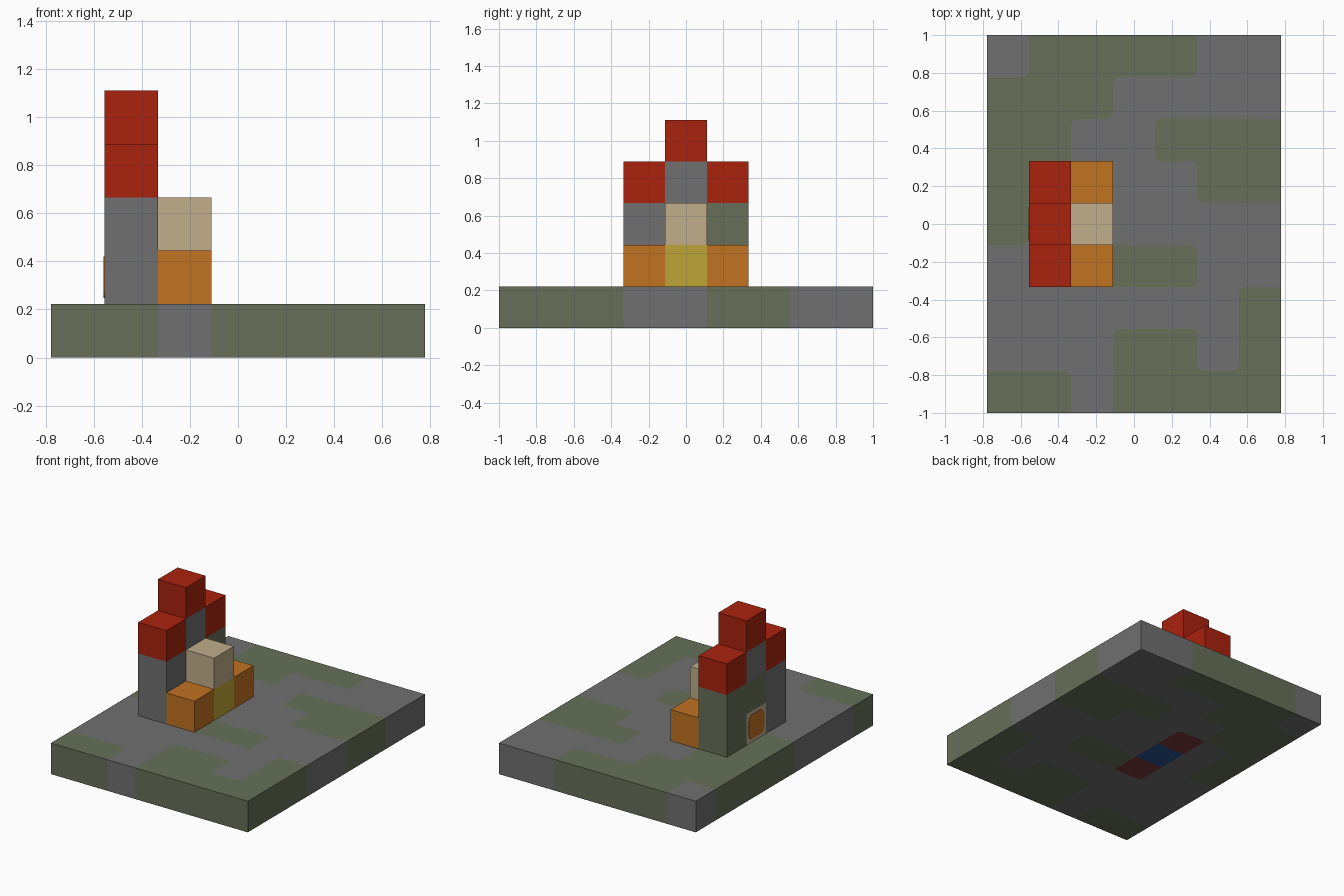
import bpy, bmesh, math
from mathutils import Matrix

old = bpy.data.objects.get("Cube")
if old:
    bpy.data.objects.remove(old, do_unlink=True)

U = 2 / 9            # side of one block
COLS, ROWS = 7, 9
R = 0.035            # rounding of the ground patches


def srgb(*rgb):
    return tuple(((c / 255 + 0.055) / 1.055) ** 2.4 for c in rgb) + (1.0,)


def material(name, *rgb):
    m = bpy.data.materials.new(name)
    m.use_nodes = True
    colour = srgb(*rgb)
    m.diffuse_color = colour
    m.node_tree.nodes["Principled BSDF"].inputs["Base Color"].default_value = colour
    return m


MATS = {
    "S": material("stone grey", 112, 112, 112),
    "G": material("moss green", 102, 112, 88),
    "R": material("roof red", 170, 34, 14),
    "O": material("wood orange", 193, 115, 34),
    "T": material("sand beige", 193, 173, 139),
    "Y": material("straw yellow", 191, 165, 56),
    "D": material("dark red", 122, 56, 56),
    "B": material("deep blue", 43, 82, 149),
}
KEYS = list(MATS)


def add_object(name, bm, mats):
    mesh = bpy.data.meshes.new(name)
    bm.to_mesh(mesh)
    bm.free()
    for m in mats:
        mesh.materials.append(m)
    obj = bpy.data.objects.new(name, mesh)
    bpy.context.scene.collection.objects.link(obj)
    return obj


def x_at(i):
    return (i - COLS / 2) * U


def y_at(j):
    return (j - ROWS / 2) * U


# Ground pattern, back row first
GROUND = ["SGGGGSS",
          "GGGSSSS",
          "GGSSGGG",
          "GSDSSGG",
          "GSBSSSS",
          "SSDGGSS",
          "SSSSSSG",
          "SSSGGSG",
          "GGSGGGG"][::-1]


def cell(i, j):
    return GROUND[j][i] if 0 <= i < COLS and 0 <= j < ROWS else None


# Ground slab
bm = bmesh.new()


def face(points, key):
    f = bm.faces.new([bm.verts.new(p) for p in points])
    f.material_index = KEYS.index(key)


def flat(points, z, key):
    pts = [(x, y, z) for x, y in points]
    face(pts if z > 0 else pts[::-1], key)


for i in range(COLS):
    for j in range(ROWS):
        own = cell(i, j)
        for z in (0, U):
            outline = []
            for sx, sy in ((-1, -1), (1, -1), (1, 1), (-1, 1)):
                corner = (x_at(i + (sx > 0)), y_at(j + (sy > 0)))
                around = {cell(i + sx, j), cell(i, j + sy), cell(i + sx, j + sy)}
                other = around.pop()
                if around or other in (None, own):
                    outline.append(corner)
                    continue
                # a lone corner is rounded, the rest takes the surrounding colour
                arc = []
                for k in range(5):
                    t = math.pi / 8 * k
                    arc.append((corner[0] - sx * R * (1 - math.cos(t)),
                                corner[1] - sy * R * (1 - math.sin(t))))
                if sx * sy < 0:
                    arc.reverse()
                outline += arc
                for a, b in zip(arc, arc[1:]):
                    flat((a, corner, b), z, other)
            flat(outline, z, own)
        # outer walls
        x0, x1, y0, y1 = x_at(i), x_at(i + 1), y_at(j), y_at(j + 1)
        for di, dj, a, b in ((0, -1, (x0, y0), (x1, y0)), (1, 0, (x1, y0), (x1, y1)),
                             (0, 1, (x1, y1), (x0, y1)), (-1, 0, (x0, y1), (x0, y0))):
            if cell(i + di, j + dj) is None:
                face(((*a, 0), (*b, 0), (*b, U), (*a, U)), own)
bmesh.ops.remove_doubles(bm, verts=bm.verts, dist=0.0001)
add_object("ground_slab", bm, MATS.values())


# Building blocks, stacked upwards from the slab
def stack(name, i, j, colours):
    for level, key in enumerate(colours, 1):
        b = bmesh.new()
        centre = (x_at(i + 0.5), y_at(j + 0.5), (level + 0.5) * U)
        bmesh.ops.create_cube(b, size=U, matrix=Matrix.Translation(centre))
        add_object(f"{name}_block_{level}", b, [MATS[key]])


stack("tower_front", 1, 3, "SSR")
stack("tower_middle", 1, 4, "TGSR")
stack("tower_back", 1, 5, "GGR")
stack("porch_front", 2, 3, "O")
stack("porch_middle", 2, 4, "YT")
stack("porch_back", 2, 5, "O")

# Rounded door panel on the tower's outer side
bm = bmesh.new()
side = U - 0.05
bmesh.ops.create_cube(bm, size=1, matrix=Matrix.Diagonal((0.006, side, side, 1)))
rim = [e for e in bm.edges if abs(e.verts[0].co.x - e.verts[1].co.x) > 0.001]
bmesh.ops.bevel(bm, geom=rim, offset=0.04, segments=4, profile=0.5, affect='EDGES')
door = add_object("door_panel", bm, [MATS["O"]])
door.location = (x_at(1), 0, 1.5 * U)
